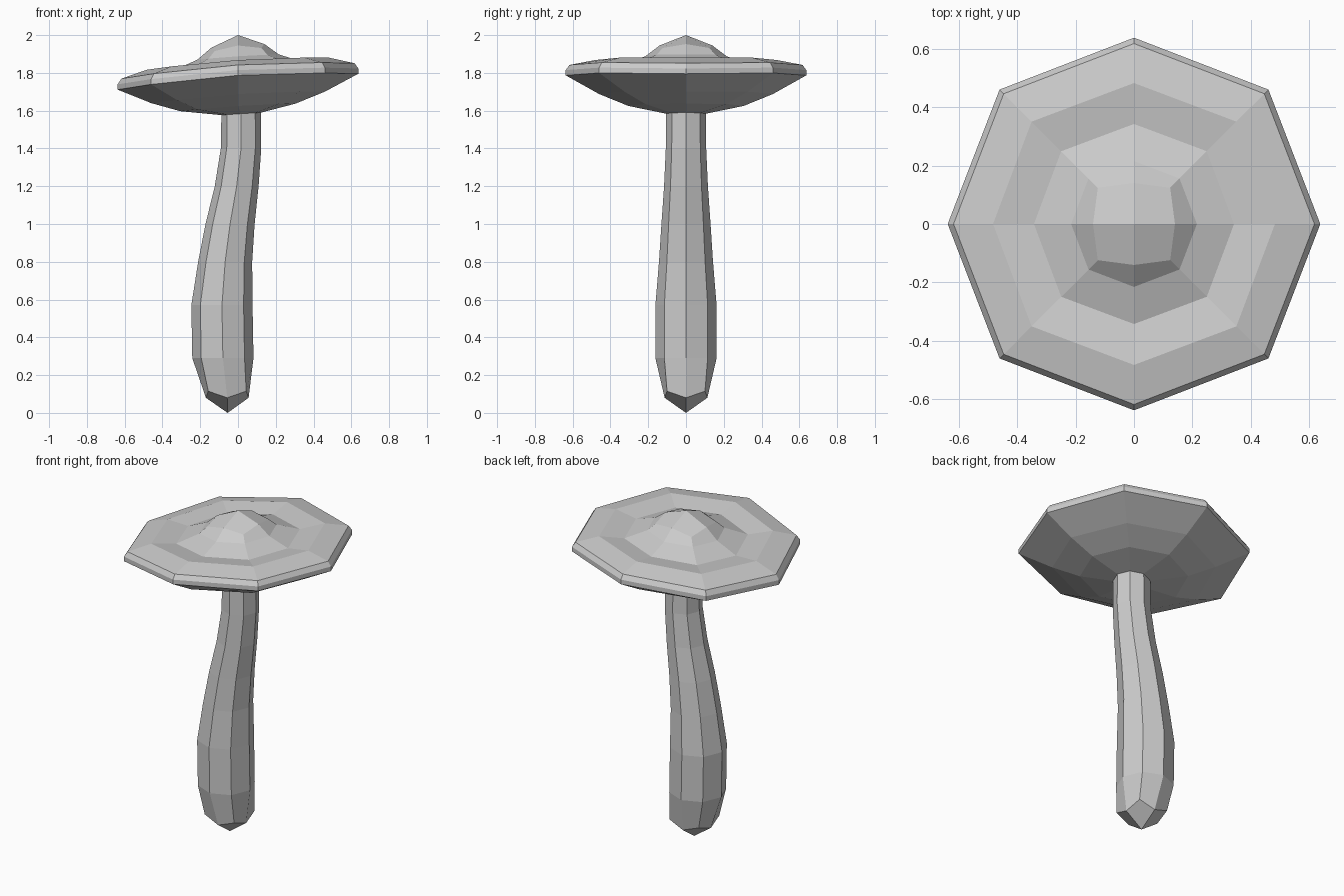
import bpy, bmesh, math

if "Cube" in bpy.data.objects:
    bpy.data.objects.remove(bpy.data.objects["Cube"])

SIDES = 8


def cap_tilt(x):
    # the cap droops gently towards -x
    return 0.066 * x - 0.083 * x * x


def add_ring(bm, ring, tilted):
    # ring: centre x, radius, z, then optional diagonal radius and diagonal z
    cx, r, z = ring[:3]
    rd, zd = ring[3:] if len(ring) > 3 else (r, z)
    verts = []
    for i in range(SIDES):
        a = 2 * math.pi * i / SIDES
        rad, h = (rd, zd) if i % 2 else (r, z)
        x = cx + rad * math.cos(a)
        verts.append(bm.verts.new((x, rad * math.sin(a), h + (cap_tilt(x) if tilted else 0))))
    return verts


def quad_pole(bm, ring, point):
    # close a ring with four quads meeting at one point
    p = bm.verts.new(point)
    for i in range(0, SIDES, 2):
        bm.faces.new((p, ring[i], ring[i + 1], ring[(i + 2) % SIDES]))


def loft(name, rings, pole, pole_at_end, tilted_from):
    bm = bmesh.new()
    loops = [add_ring(bm, r, i >= tilted_from) for i, r in enumerate(rings)]
    for a, b in zip(loops, loops[1:]):
        for i in range(SIDES):
            j = (i + 1) % SIDES
            bm.faces.new((a[i], a[j], b[j], b[i]))
    quad_pole(bm, loops[-1] if pole_at_end else loops[0], pole)
    bmesh.ops.recalc_face_normals(bm, faces=bm.faces)
    # make sure the open shell faces outwards
    bm.faces.ensure_lookup_table()
    f = bm.faces[-1]
    if (f.normal.z > 0) != pole_at_end:
        bmesh.ops.reverse_faces(bm, faces=bm.faces)
    mesh = bpy.data.meshes.new(name)
    bm.to_mesh(mesh)
    bm.free()
    obj = bpy.data.objects.new(name, mesh)
    bpy.context.collection.objects.link(obj)
    return obj


# ring shared by the stem top and the cap underside
joint = (0.017, 0.105, 1.583)

# curved stem, pointed at the base
loft("stem", [
    (-0.057, 0.113, 0.08, 0.142, 0.115),
    (-0.08, 0.162, 0.29),
    (-0.085, 0.162, 0.57),
    (-0.068, 0.143, 0.80),
    (-0.042, 0.13, 1.00),
    (-0.007, 0.116, 1.20),
    (0.016, 0.107, 1.40),
    joint,
], (-0.055, 0, 0), False, 7)

# cap: underside, rim, ridge, valley and central knob
loft("cap", [
    joint,
    (0, 0.305, 1.625),
    (0, 0.46, 1.688),
    (0, 0.637, 1.787, 0.65, 1.787),
    (0, 0.637, 1.815, 0.65, 1.815),
    (0, 0.617, 1.842, 0.63, 1.842),
    (0, 0.482, 1.868, 0.495, 1.868),
    (0, 0.342, 1.845, 0.352, 1.845),
    (0, 0.215, 1.888, 0.22, 1.888),
    (0, 0.14, 1.945, 0.175, 1.925),
], (0, 0, 2.0), True, 0)
